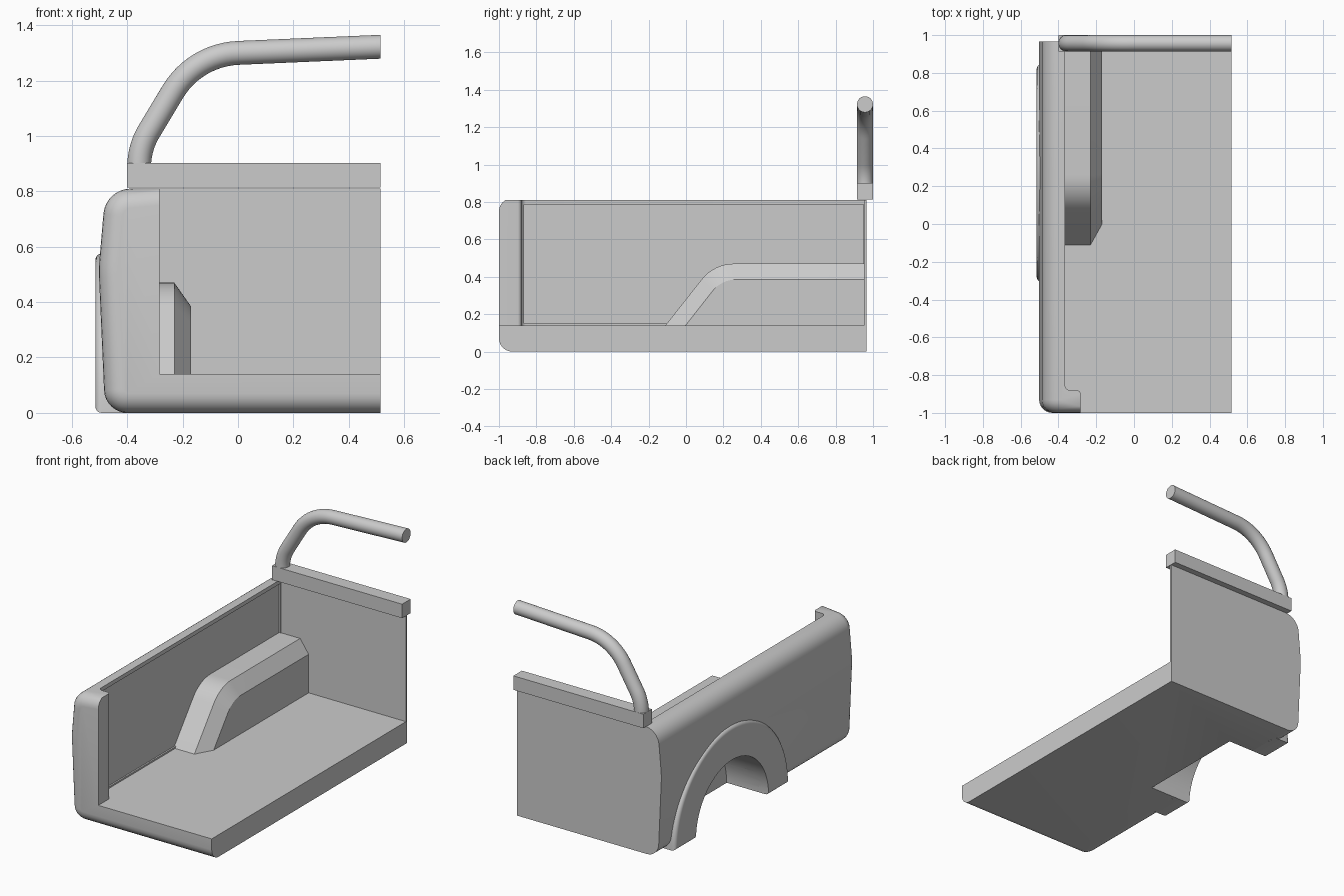
import bpy, bmesh, math
from mathutils import Vector

if "Cube" in bpy.data.objects:
    bpy.data.objects.remove(bpy.data.objects["Cube"])


def rounded(points, seg=8):
    """2D polygon (u, v, radius) -> list of points with filleted corners."""
    out = []
    n = len(points)
    for i, (u, v, r) in enumerate(points):
        p = Vector((u, v))
        if r == 0:
            out.append(p)
            continue
        a = (Vector(points[i - 1][:2]) - p).normalized()
        b = (Vector(points[(i + 1) % n][:2]) - p).normalized()
        half = a.angle(b) / 2
        center = p + (a + b).normalized() * r / math.sin(half)
        t = r / math.tan(half)
        s, e = p + a * t - center, p + b * t - center
        total = s.angle(e)
        for k in range(seg + 1):
            f = k / seg
            out.append(center + (s * math.sin((1 - f) * total) + e * math.sin(f * total)) / math.sin(total))
    return out


def place(poly, axis, w):
    """Put a 2D polygon on the plane at distance w along an axis."""
    if axis == 'x':
        return [(w, p[0], p[1]) for p in poly]
    if axis == 'y':
        return [(p[0], w, p[1]) for p in poly]
    return [(p[0], p[1], w) for p in poly]


def loft(name, rings):
    """Closed solid through rings of equal point count."""
    bm = bmesh.new()
    vs = [[bm.verts.new(c) for c in ring] for ring in rings]
    n = len(vs[0])
    for a, b in zip(vs, vs[1:]):
        for i in range(n):
            bm.faces.new((a[i], a[(i + 1) % n], b[(i + 1) % n], b[i]))
    bm.faces.new(vs[0])
    bm.faces.new(vs[-1])
    bmesh.ops.recalc_face_normals(bm, faces=bm.faces)
    me = bpy.data.meshes.new(name)
    bm.to_mesh(me)
    bm.free()
    ob = bpy.data.objects.new(name, me)
    bpy.context.collection.objects.link(ob)
    return ob


def prism(name, poly, axis, lo, hi):
    return loft(name, [place(poly, axis, lo), place(poly, axis, hi)])


def select(ob):
    bpy.ops.object.select_all(action='DESELECT')
    ob.select_set(True)
    bpy.context.view_layer.objects.active = ob


def cut(ob, *cutters):
    for c in cutters:
        c.hide_render = True
        m = ob.modifiers.new("cut", 'BOOLEAN')
        m.operation = 'DIFFERENCE'
        m.solver = 'EXACT'
        m.object = c
        select(ob)
        bpy.ops.object.modifier_apply(modifier=m.name)


def rect(u0, v0, u1, v1):
    return [(u0, v0), (u1, v0), (u1, v1), (u0, v1)]


RIGHT, TOP, FLOOR, BACK = 0.515, 0.81, 0.14, 0.965
WHEEL_Y, WHEEL_R = 0.27, 0.365

# Bed body: side panel and floor as one extruded section
section = rounded([(-0.48, 0, 0.085), (-0.503, 0.52, 0.5), (-0.478, TOP, 0.1),
                   (RIGHT, TOP, 0), (RIGHT, 0, 0)])
body = prism("bed_body", section, 'y', -1, BACK)

# Round the tailgate-end outer edges
bm = bmesh.new()
bm.from_mesh(body.data)
edges = [e for e in bm.edges if all(v.co.y < -0.99 for v in e.verts)
         and not all(v.co.z > TOP - 0.001 for v in e.verts)
         and not all(v.co.x > RIGHT - 0.001 for v in e.verts)]
bmesh.ops.bevel(bm, geom=edges, offset=0.07, segments=6, profile=0.5,
                affect='EDGES', clamp_overlap=False)
bm.to_mesh(body.data)
bm.free()

# Hollow out the load space, leaving the corner post and thin bulkhead
plan = rounded([(0.7, -1.2, 0), (-0.283, -1.2, 0), (-0.283, -0.88, 0.02),
                (-0.365, -0.88, 0.025), (-0.365, 0.953, 0), (0.7, 0.953, 0)], 5)
load_cut = prism("load_space_cutter", plan, 'z', FLOOR, 1.0)
recess_cut = prism("rail_recess_cutter", rect(-0.375, 0.15, -0.3, 0.785), 'y', -0.865, 0.95)
wheel = [(WHEEL_Y + WHEEL_R * math.cos(a), WHEEL_R * math.sin(a))
         for a in (2 * math.pi * i / 64 for i in range(64))]
wheel_cut = prism("wheel_cutter", wheel, 'x', -0.7, -0.22)
cut(body, load_cut, recess_cut, wheel_cut)

# Inner wheel housing with chamfered inboard edge
outer = rounded([(-0.118, 0.13, 0), (0.15, 0.47, 0.22), (0.955, 0.47, 0), (0.955, 0.13, 0)])
inner = rounded([(-0.01, 0.13, 0), (0.19, 0.385, 0.16), (0.955, 0.385, 0), (0.955, 0.13, 0)])
housing = loft("wheel_housing", [place(outer, 'x', -0.385), place(outer, 'x', -0.23),
                                 place(inner, 'x', -0.17)])
cut(housing, wheel_cut)


# Outer wheel arch flare with rounded rim
def half_disc(d):
    r = 0.575 - d
    return [(WHEEL_Y + r * math.cos(a), max(r * math.sin(a), d))
            for a in (math.pi * i / 48 for i in range(49))]


rings = [place(half_disc(0), 'x', -0.40)]
for k in range(6):
    a = math.pi / 2 * k / 5
    rings.append(place(half_disc(0.023 * (1 - math.cos(a))), 'x', -0.492 - 0.023 * math.sin(a)))
flare = loft("wheel_arch_flare", rings)
cut(flare, wheel_cut, load_cut)

# Header beam on top of the bulkhead
beam = prism("header_beam", rect(-0.40, TOP + 0.003, RIGHT, 0.902), 'y', 0.914, 1.0)

# Roll bar tube swept along a bent path
path = rounded([(-0.357, 0.83, 0), (-0.357, 0.957, 0.25), (-0.155, 1.293, 0.29),
                (RIGHT, 1.322, 0)], 12)
rings = []
for i, p in enumerate(path):
    t = (path[min(i + 1, len(path) - 1)] - path[max(i - 1, 0)]).normalized()
    if i == len(path) - 1:
        t = Vector((1, 0))
    ring = []
    for k in range(32):
        a = 2 * math.pi * k / 32
        u = 0.043 * math.cos(a)
        ring.append((p.x - t.y * u, 0.957 + 0.043 * math.sin(a), p.y + t.x * u))
    rings.append(ring)
bar = loft("roll_bar", rings)

for c in (load_cut, recess_cut, wheel_cut):
    bpy.data.objects.remove(c)
for ob in (body, housing, flare, beam, bar):
    select(ob)
    bpy.ops.object.shade_smooth_by_angle(angle=math.radians(30))
